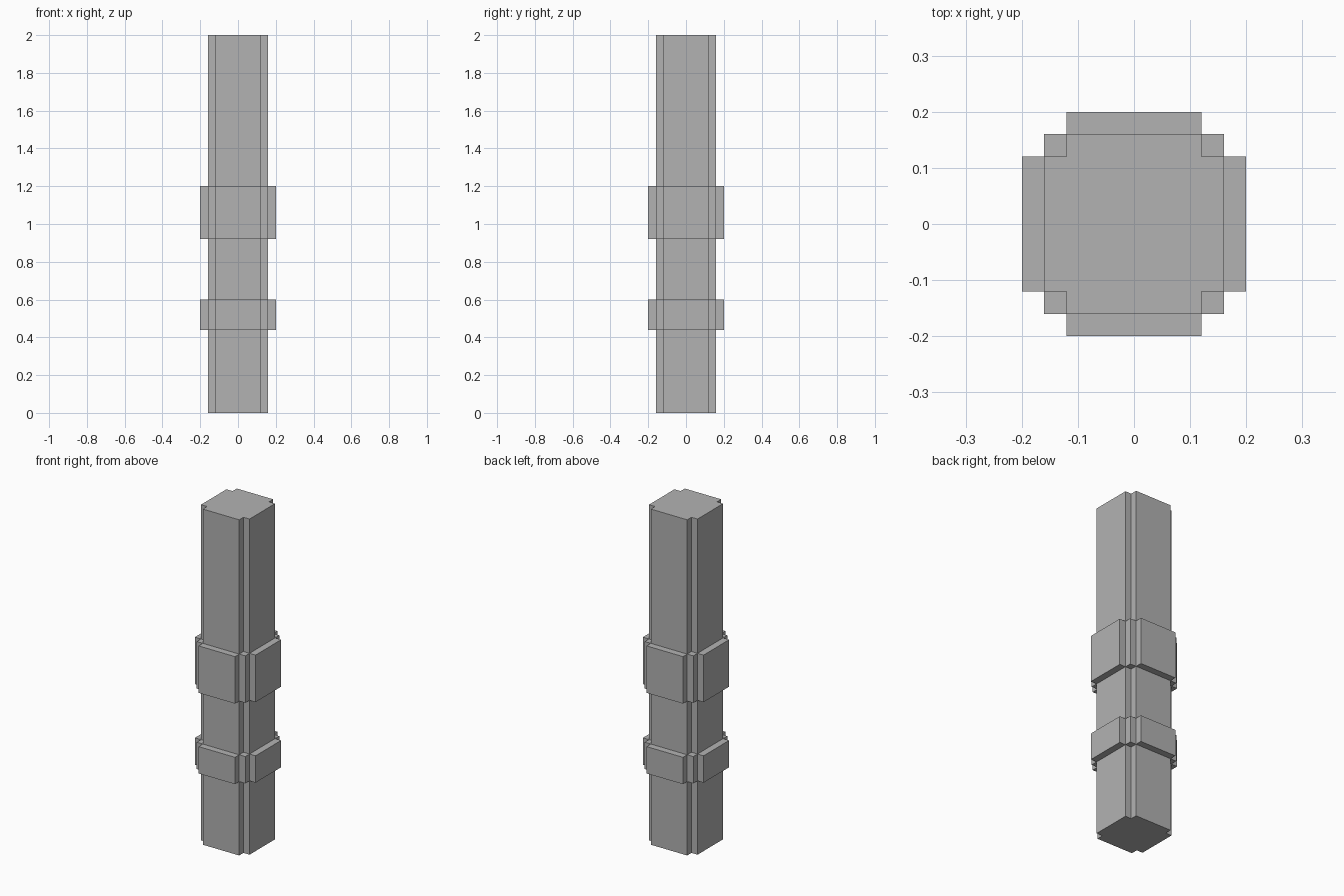
import bpy
import bmesh

cube = bpy.data.objects.get("Cube")
if cube:
    bpy.data.objects.remove(cube, do_unlink=True)

GREY = (0.448, 0.448, 0.448, 1.0)
stone = bpy.data.materials.new("plain_grey")
stone.use_nodes = True
stone.diffuse_color = GREY
stone.node_tree.nodes["Principled BSDF"].inputs["Base Color"].default_value = GREY


def prism(name, corner, bottom, top):
    """Turn one corner outline four times into a closed profile and extrude it."""
    outline, points = [], list(corner)
    for _ in range(4):
        outline += points
        points = [(-y, x) for x, y in points]
    bm = bmesh.new()
    base = bm.faces.new([bm.verts.new((x, y, bottom)) for x, y in outline])
    raised = bmesh.ops.extrude_face_region(bm, geom=[base], use_keep_orig=True)
    verts = [v for v in raised["geom"] if isinstance(v, bmesh.types.BMVert)]
    bmesh.ops.translate(bm, verts=verts, vec=(0, 0, top - bottom))
    bmesh.ops.recalc_face_normals(bm, faces=bm.faces)
    mesh = bpy.data.meshes.new(name)
    bm.to_mesh(mesh)
    bm.free()
    mesh.materials.append(stone)
    obj = bpy.data.objects.new(name, mesh)
    bpy.context.collection.objects.link(obj)
    return obj


# Nested half widths: notch, shaft face, band face
NOTCH, SHAFT, BAND = 0.12, 0.16, 0.20

# Square shaft with notched corners
prism("shaft", [(SHAFT, NOTCH), (NOTCH, NOTCH), (NOTCH, SHAFT)], 0, 2)

# Raised bands with doubly stepped corners
band_corner = [(BAND, NOTCH), (SHAFT, NOTCH), (SHAFT, SHAFT),
               (NOTCH, SHAFT), (NOTCH, BAND)]
prism("lower_band", band_corner, 0.44, 0.60)
prism("upper_band", band_corner, 0.92, 1.20)
